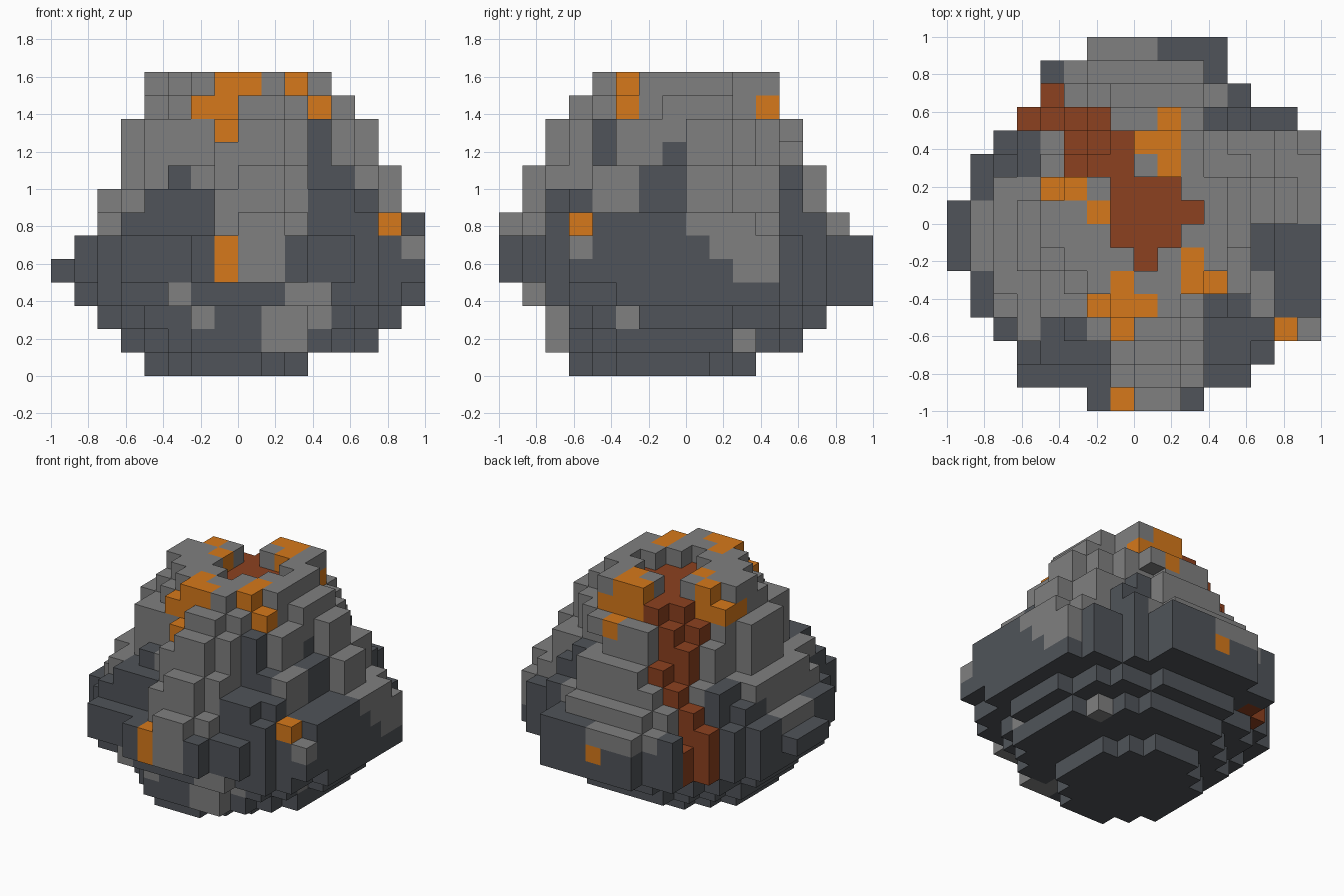
import bpy, bmesh, math

if "Cube" in bpy.data.objects:
    bpy.data.objects.remove(bpy.data.objects["Cube"], do_unlink=True)

S = 0.125   # block size; grid positions below are in blocks


def material(name, r, g, b):
    m = bpy.data.materials.new(name)
    m.use_nodes = True
    m.diffuse_color = (r, g, b, 1)
    m.node_tree.nodes["Principled BSDF"].inputs["Base Color"].default_value = (r, g, b, 1)
    return m


MATERIALS = {
    "grey_rock": material("grey rock", .215, .215, .215),
    "dark_rock": material("dark rock", .08, .088, .1),
    "embers": material("orange ember", .67, .19, .011),
    "lava": material("dark red lava", .265, .053, .014),
}

# Ground plan: left and right end of each row, from front to back
PLAN = [(-2, 3), (-5, 5), (-5, 6), (-6, 8), (-7, 8), (-7, 8), (-8, 8), (-8, 8),
        (-8, 8), (-7, 8), (-7, 8), (-6, 8), (-5, 7), (-4, 5), (-4, 4), (-2, 4)]

# Layers from the ground up: left, right, front, back, corner fullness
LAYERS = [(-4, 3, -5, 3, 2), (-5, 6, -6, 5, 1.9), (-6, 7, -6, 6, 1.9), (-7, 8, -7, 8, 2.4),
          (-8, 8, -8, 8, 4), (-7, 8, -8, 8, 3), (-6, 8, -8, 7, 2.3), (-6, 7, -7, 6, 2.1),
          (-5, 7, -7, 6, 2), (-5, 6, -6, 5, 2), (-5, 6, -6, 5, 2), (-4, 5, -5, 4, 2),
          (-4, 4, -4, 4, 2.1)]

# Height of the dark gullies by direction in degrees
GULLY = [(-180, .62), (-150, .75), (-141, .9), (-135, .9), (-128, .98), (-119, 1.1),
         (-110, 1), (-100, 1), (-97, .5), (-76, .5), (-72, .75), (-66, .75), (-62, 1),
         (-60, 1.1), (-57, 1.35), (-40, 1.35), (-36, .9), (-25, .85),
         (-20, 1.1), (-4, 1.25), (3, .75), (11, .66), (18, .5), (33, .55), (34.5, .95),
         (50, 1.1), (54, 1.05), (57, .76), (79, .76), (84, .55), (115, .6), (117, .95),
         (130, .75), (137, .8), (141, 1.1), (150, 1), (180, .62)]


def gully_height(x, y):
    a = math.degrees(math.atan2(y, x))
    for (a0, h0), (a1, h1) in zip(GULLY, GULLY[1:]):
        if a0 <= a <= a1:
            return h0 + (h1 - h0) * (a - a0) / (a1 - a0)
    return .6


# Stack the layers, with gullies narrowing the upper slopes
blocks = {}
for k, (x0, x1, y0, y1, power) in enumerate(LAYERS):
    for j, (left, right) in enumerate(PLAN, -8):
        for i in range(left, right):
            x, y = i + .5, j + .5
            u = abs(x - (x0 + x1) / 2) / ((x1 - x0) / 2)
            v = abs(y - (y0 + y1) / 2) / ((y1 - y0) / 2)
            if u >= 1 or v >= 1:
                continue
            gully = gully_height(x, y)
            reach = (u ** power + v ** power) ** (1 / power)
            if 7 < k < 12:
                reach *= 1 + .15 * (gully - .5)
            if reach <= 1:
                dark = (k + .5) * S < gully
                blocks[i, j, k] = "dark_rock" if dark else "grey_rock"


def cut(x0, x1, y0, y1, top):
    """Remove the blocks above a height inside a rectangle."""
    for cell in list(blocks):
        if x0 <= cell[0] < x1 and y0 <= cell[1] < y1 and cell[2] >= top:
            del blocks[cell]


def paint(part, x0, x1, y0, y1, z0, z1):
    """Recolour the existing blocks inside a box."""
    for (i, j, k) in blocks:
        if x0 <= i < x1 and y0 <= j < y1 and z0 <= k < z1:
            blocks[i, j, k] = part


# Front ridge: gullies on both sides, stepping down outwards
for side in ((-8, -1), (3, 8)):
    cut(*side, -5, -4, 9)
    cut(*side, -6, -5, 8)
    cut(*side, -8, -6, 6)
cut(3, 8, -5, -4, 8)
cut(4, 8, -4, -3, 9)
cut(-8, 0, -8, -7, 6)
cut(2, 8, -8, -7, 6)
cut(2, 3, -7, -6, 7)
cut(-1, 0, -7, -6, 8)
cut(-1, 0, -6, -5, 10)
cut(-1, 0, -5, -4, 11)
# Right gully and ledge, back right gully
cut(5, 8, -3, 0, 9)
cut(6, 8, -5, 0, 7)
cut(7, 8, -5, -4, 6)
cut(5, 8, 4, 8, 6)
cut(3, 4, 6, 7, 6)
# Left gully beside the stream
cut(-8, -5, 2, 4, 7)
cut(-5, -4, 2, 4, 8)
cut(-4, -3, 2, 4, 10)
cut(-5, -4, 1, 2, 10)
# Broken rim
cut(-2, -1, -4, -3, 12)
cut(-3, -2, -4, -2, 12)
cut(-4, -3, -4, -1, 12)
cut(-4, -3, 1, 2, 12)
cut(3, 8, 3, 4, 11)
for cell in ((2, 3, 11), (2, 3, 12), (-4, 1, 11), (2, 4, 10)):
    blocks[cell] = "grey_rock"

# Pale stones in the dark underside
for x, y, z in [(-3, -8, 3), (-2, -8, 2), (2, -8, 3), (3, -8, 2), (1, -8, 1), (3, -8, 3)]:
    paint("grey_rock", x, x + 1, y, y + 4, z, z + 1)
for y, z in [(-3, 2), (2, 1)]:
    paint("grey_rock", 4, 8, y, y + 1, z, z + 1)
paint("grey_rock", 1, 8, -6, -5, 1, 3)
paint("grey_rock", 7, 8, -5, -4, 5, 6)

# Glowing patches round the rim and on the slopes
for box in [(-1, 1, -4, -3, 12, 13), (-2, 0, -4, -3, 11, 12), (-1, 0, -5, -4, 10, 11),
            (-1, 0, -3, -2, 12, 13), (2, 3, -3, -1, 11, 13), (3, 4, -3, -2, 11, 12),
            (0, 2, 3, 4, 11, 13), (2, 3, 3, 4, 11, 12), (1, 2, 2, 3, 11, 13),
            (1, 2, 4, 5, 10, 11), (-4, -2, 1, 2, 11, 13), (-4, -3, 0, 1, 11, 12),
            (-2, -1, 0, 1, 12, 13), (-1, 0, -8, -7, 4, 6), (0, 1, 7, 8, 4, 5)]:
    paint("embers", *box)
blocks[6, -5, 6] = "embers"

# Crater pool and the stream stepping down to the back left
pool = [(i, j) for i in range(-1, 2) for j in range(-1, 2)] + [(0, -2), (2, 0)]
stream = {(-1, 2): 12, (-1, 3): 12, (-2, 2): 12, (-2, 3): 11, (-3, 2): 11, (-3, 3): 10,
          (-2, 4): 9, (-3, 4): 8, (-4, 4): 7, (-5, 4): 6, (-4, 5): 5}
stream.update({cell: 12 for cell in pool})
for (i, j), top in stream.items():
    cut(i, i + 1, j, j + 1, top)
    for k in range(3, top):
        blocks[i, j, k] = "lava"

# Make one object per part from the exposed sides of its blocks
for part, mat in MATERIALS.items():
    bm = bmesh.new()
    corners = {}

    def vert(p):
        if p not in corners:
            corners[p] = bm.verts.new([c * S for c in p])
        return corners[p]

    for cell, owner in blocks.items():
        if owner != part:
            continue
        for axis in range(3):
            for side in (0, 1):
                near = list(cell)
                near[axis] += 2 * side - 1
                if tuple(near) in blocks:
                    continue
                loop = []
                for a, b in ((0, 0), (1, 0), (1, 1), (0, 1)):
                    p = list(cell)
                    p[axis] += side
                    p[(axis + 1) % 3] += a
                    p[(axis + 2) % 3] += b
                    loop.append(vert(tuple(p)))
                bm.faces.new(loop if side else loop[::-1])
    mesh = bpy.data.meshes.new(part)
    bm.to_mesh(mesh)
    bm.free()
    mesh.materials.append(mat)
    bpy.context.collection.objects.link(bpy.data.objects.new(part, mesh))
